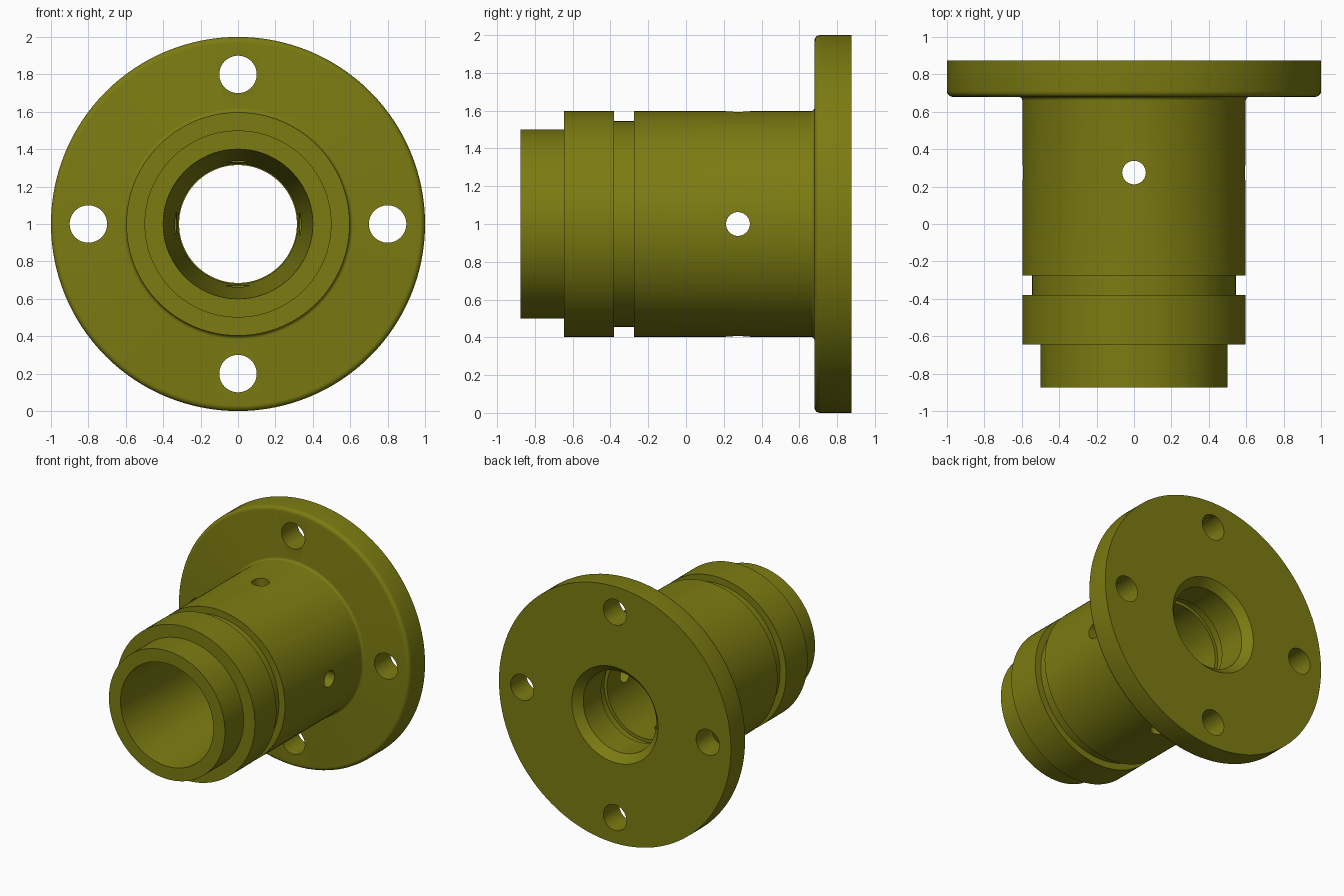
import bpy, bmesh
from math import pi, sin, cos
from mathutils import Matrix, Vector

cube = bpy.data.objects.get("Cube")
if cube:
    bpy.data.objects.remove(cube, do_unlink=True)

# Single olive finish
olive = bpy.data.materials.new("olive")
olive.use_nodes = True
colour = (0.2, 0.2, 0.006, 1)
olive.diffuse_color = colour
olive.node_tree.nodes["Principled BSDF"].inputs["Base Color"].default_value = colour

SEGMENTS = 128
CENTRE = Vector((0, 0, 1))


def arc(y, r, radius, start, end, steps=5):
    """Rounded profile corner around the point (y, r)."""
    angles = [start + (end - start) * i / steps for i in range(steps + 1)]
    return [(y + radius * cos(a), r + radius * sin(a)) for a in angles]


def revolve(name, profile):
    """Spin a closed (y, radius) profile around the long axis."""
    bm = bmesh.new()
    verts = [bm.verts.new((0, y, 1 + r)) for y, r in profile]
    edges = [bm.edges.new((a, b)) for a, b in zip(verts, verts[1:] + verts[:1])]
    bmesh.ops.spin(bm, geom=verts + edges, cent=CENTRE, axis=(0, 1, 0),
                   angle=2 * pi, steps=SEGMENTS, use_merge=True)
    bmesh.ops.remove_doubles(bm, verts=bm.verts, dist=1e-5)
    bmesh.ops.recalc_face_normals(bm, faces=bm.faces)
    mesh = bpy.data.meshes.new(name)
    bm.to_mesh(mesh)
    bm.free()
    mesh.materials.append(olive)
    obj = bpy.data.objects.new(name, mesh)
    bpy.context.collection.objects.link(obj)
    return obj


def drill(target, centre, axis, radius, length):
    """Cut a round hole along an axis."""
    turn = {"X": Matrix.Rotation(pi / 2, 4, "Y"),
            "Y": Matrix.Rotation(pi / 2, 4, "X"),
            "Z": Matrix.Identity(4)}[axis]
    bm = bmesh.new()
    bmesh.ops.create_cone(bm, cap_ends=True, segments=48, radius1=radius,
                          radius2=radius, depth=length,
                          matrix=Matrix.Translation(centre) @ turn)
    mesh = bpy.data.meshes.new("drill")
    bm.to_mesh(mesh)
    bm.free()
    mesh.materials.append(olive)
    cutter = bpy.data.objects.new("drill", mesh)
    cutter.hide_render = True
    bpy.context.collection.objects.link(cutter)
    mod = target.modifiers.new("hole", "BOOLEAN")
    mod.operation = "DIFFERENCE"
    mod.solver = "EXACT"
    mod.object = cutter
    bpy.context.view_layer.objects.active = target
    bpy.ops.object.modifier_apply(modifier=mod.name)
    bpy.data.objects.remove(cutter, do_unlink=True)


# Outside: stepped nose, ring groove, sleeve, filleted and rounded flange
BACK, FRONT, FACE = 0.875, -0.875, 0.68
BODY, BORE = 0.597, 0.315
profile = [(FRONT, 0.4), (FRONT, 0.5), (-0.645, 0.5), (-0.645, BODY),
           (-0.38, BODY), (-0.38, 0.545), (-0.275, 0.545), (-0.275, BODY)]
profile += arc(FACE - 0.02, BODY + 0.02, 0.02, -pi / 2, 0)
profile += arc(FACE + 0.03, 0.97, 0.03, pi, pi / 2)
# Inside: chamfered mouth, short neck, shallow groove, long tapered bore
profile += [(BACK, 1.0), (BACK, 0.372), (BACK - 0.06, BORE),
            (BACK - 0.28, BORE), (BACK - 0.28, 0.345),
            (BACK - 0.36, 0.345), (BACK - 0.36, BORE + 0.005)]
hub = revolve("flanged_sleeve", profile)

# Bolt holes through the flange
for i in range(4):
    a = i * pi / 2
    spot = CENTRE + Vector((0.8 * cos(a), 0.78, 0.8 * sin(a)))
    drill(hub, spot, "Y", 0.1, 0.5)

# Cross holes through the sleeve wall
for axis in "XZ":
    drill(hub, CENTRE + Vector((0, 0.275, 0)), axis, 0.063, 1.6)

bpy.ops.object.select_all(action="DESELECT")
hub.select_set(True)
bpy.context.view_layer.objects.active = hub
bpy.ops.object.shade_smooth_by_angle(angle=pi / 6)
